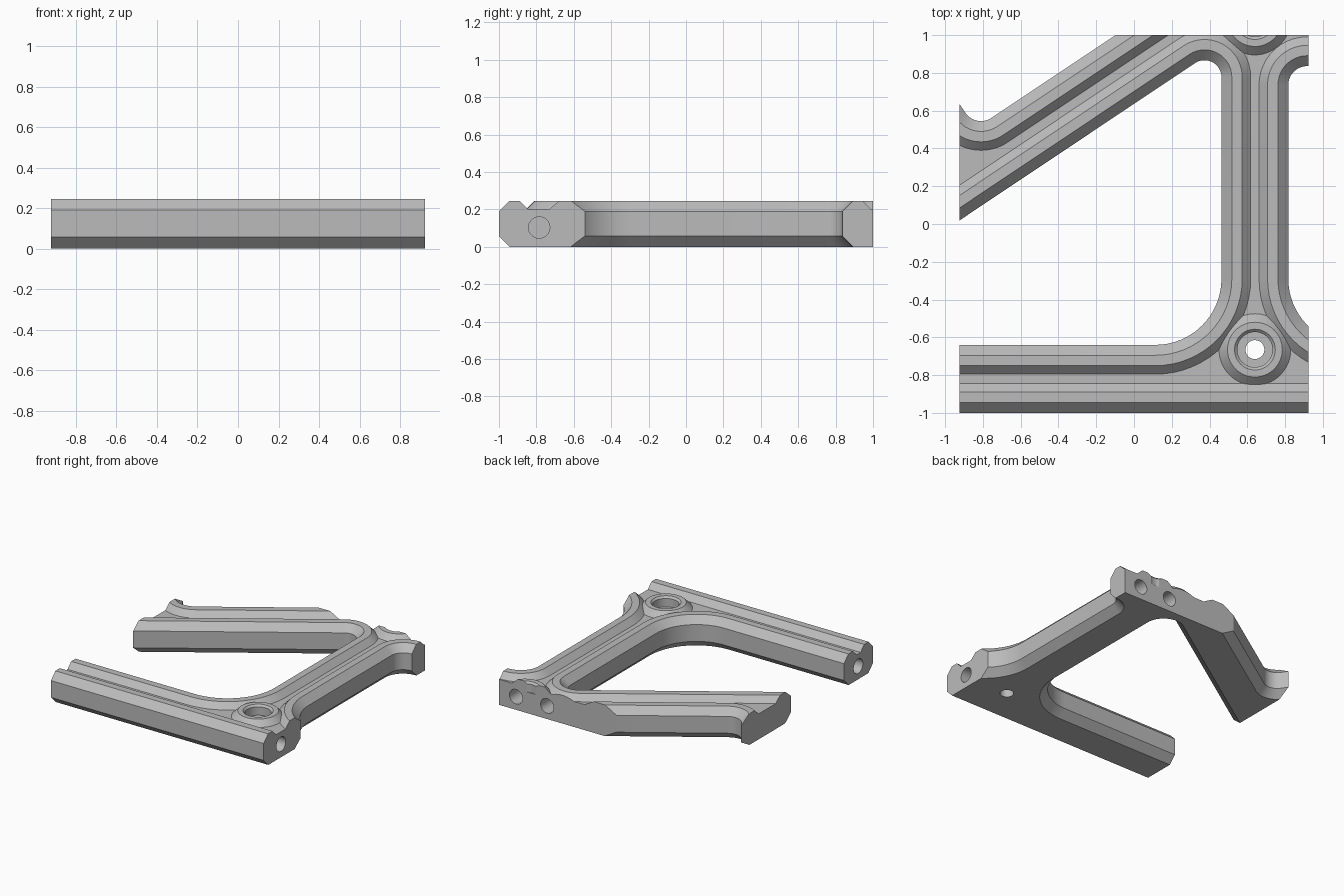
import bpy, bmesh, math
from math import radians, cos, sin

if "Cube" in bpy.data.objects:
    bpy.data.objects.remove(bpy.data.objects["Cube"])

DIAG = math.degrees(math.atan2(2, 3))        # slope of the diagonal bar
H = 0.245                                    # full height
FLOOR = 0.20                                 # floor of the groove between rims


def arc(cx, cy, r, a0, a1, n=16):
    """Rounded corner as (x, y, normal angle) entries."""
    out = []
    for i in range(n + 1):
        a = radians(a0 + (a1 - a0) * i / n)
        out.append((cx + r * cos(a), cy + r * sin(a), a))
    return out


def pt(x, y, a):
    return [(x, y, radians(a))]


def circle(cx, cy, n=64):
    return arc(cx, cy, 0, 0, 360 * (1 - 1 / n), n - 1)


def loft(name, outline, levels):
    """Stack the outline, offset by d at each height z, into a closed solid."""
    bm = bmesh.new()
    rings = [[bm.verts.new((x + d * cos(a), y + d * sin(a), z))
              for x, y, a in outline] for d, z in levels]
    n = len(outline)
    for lo, hi in zip(rings, rings[1:]):
        for i in range(n):
            j = (i + 1) % n
            bm.faces.new((lo[i], lo[j], hi[j], hi[i]))
    bm.faces.new(rings[0][::-1])
    bm.faces.new(rings[-1])
    bmesh.ops.recalc_face_normals(bm, faces=bm.faces)
    me = bpy.data.meshes.new(name)
    bm.to_mesh(me)
    bm.free()
    ob = bpy.data.objects.new(name, me)
    bpy.context.collection.objects.link(ob)
    return ob


def box(name, x, y, z0, z1):
    return loft(name, pt(-x, -y, 0) + pt(x, -y, 0) + pt(x, y, 0) + pt(-x, y, 0),
                [(0, z0), (0, z1)])


def cut(target, cutter):
    cutter.hide_render = True
    m = target.modifiers.new("cut", 'BOOLEAN')
    m.operation, m.solver, m.object = 'DIFFERENCE', 'EXACT', cutter
    bpy.context.view_layer.objects.active = target
    bpy.ops.object.modifier_apply(modifier=m.name)
    bpy.data.objects.remove(cutter, do_unlink=True)


# Outlines of the open areas around the bars
c, s = cos(radians(DIAG)), sin(radians(DIAG))
up, down = 90 + DIAG, 270 + DIAG
openings = {
    "main": arc(0.113, -0.29, 0.35, -90, 0) + arc(0.373, 0.777, 0.09, 0, up)
            + pt(-1.5, -0.366, up) + pt(-1.5, -0.64, 270),
    "right": arc(0.917, 0.736, 0.1, 90, 180) + arc(1.167, -0.29, 0.35, 180, 270)
             + pt(1.6, -0.64, 270) + pt(1.6, 0.836, 90),
    "upper_left": arc(-0.81, 0.645, 0.1, 180 + DIAG, down)
                  + pt(-0.7545 + 2 * c, 0.562 + 2 * s, down)
                  + pt(-0.893 - s, 0.59 + c, 180 + DIAG),
    "front": pt(1.5, -1, 90) + pt(-1.5, -1, 90) + pt(-1.5, -3, 90) + pt(1.5, -3, 90),
}
hubs = [(0.64, -0.665), (0.64, 1.085)]

frame = box("bar_frame", 0.923, 1.0, 0, H)

# Chamfered openings
for name, o in openings.items():
    cut(frame, loft(name, o, [(0.108, -0.05), (0, 0.058), (0, 0.19), (0.105, 0.295)]))

# Groove between raised rims and raised hub rings
groove = box("groove", 1.2, 1.3, FLOOR, 0.3)
for name, o in openings.items():
    cut(groove, loft(name, o, [(0.205, 0.15), (0.005, 0.35)]))
for x, y in hubs:
    cut(groove, loft("ring", circle(x, y), [(0.24, 0.15), (0.04, 0.35)]))
cut(frame, groove)

# Counterbored hub holes
for x, y in hubs:
    cut(frame, loft("bore", circle(x, y), [(0.05, -0.05), (0.05, 0.165), (0.093, 0.165),
                                           (0.093, 0.23), (0.148, 0.285)]))

# Blind connector holes in the cut ends
for axis, x, y in [('X', 0.923, -0.785), ('X', -0.923, -0.817),
                   ('Y', 0.775, 1.0), ('Y', 0.505, 1.0)]:
    pin = loft("pin_hole", circle(0, 0, 40), [(0.057, -0.15), (0.057, 0.15)])
    pin.rotation_euler = (0, radians(90), 0) if axis == 'X' else (radians(90), 0, 0)
    pin.location = (x, y, 0.103)
    bpy.context.view_layer.update()
    cut(frame, pin)

# Single grey finish
grey = bpy.data.materials.new("plain grey")
grey.diffuse_color = (0.5, 0.5, 0.5, 1)
grey.use_nodes = True
grey.node_tree.nodes["Principled BSDF"].inputs["Base Color"].default_value = grey.diffuse_color
frame.data.materials.clear()
frame.data.materials.append(grey)
for p in frame.data.polygons:
    p.material_index = 0
frame.select_set(True)
bpy.context.view_layer.objects.active = frame
bpy.ops.object.shade_smooth_by_angle(angle=radians(25))
